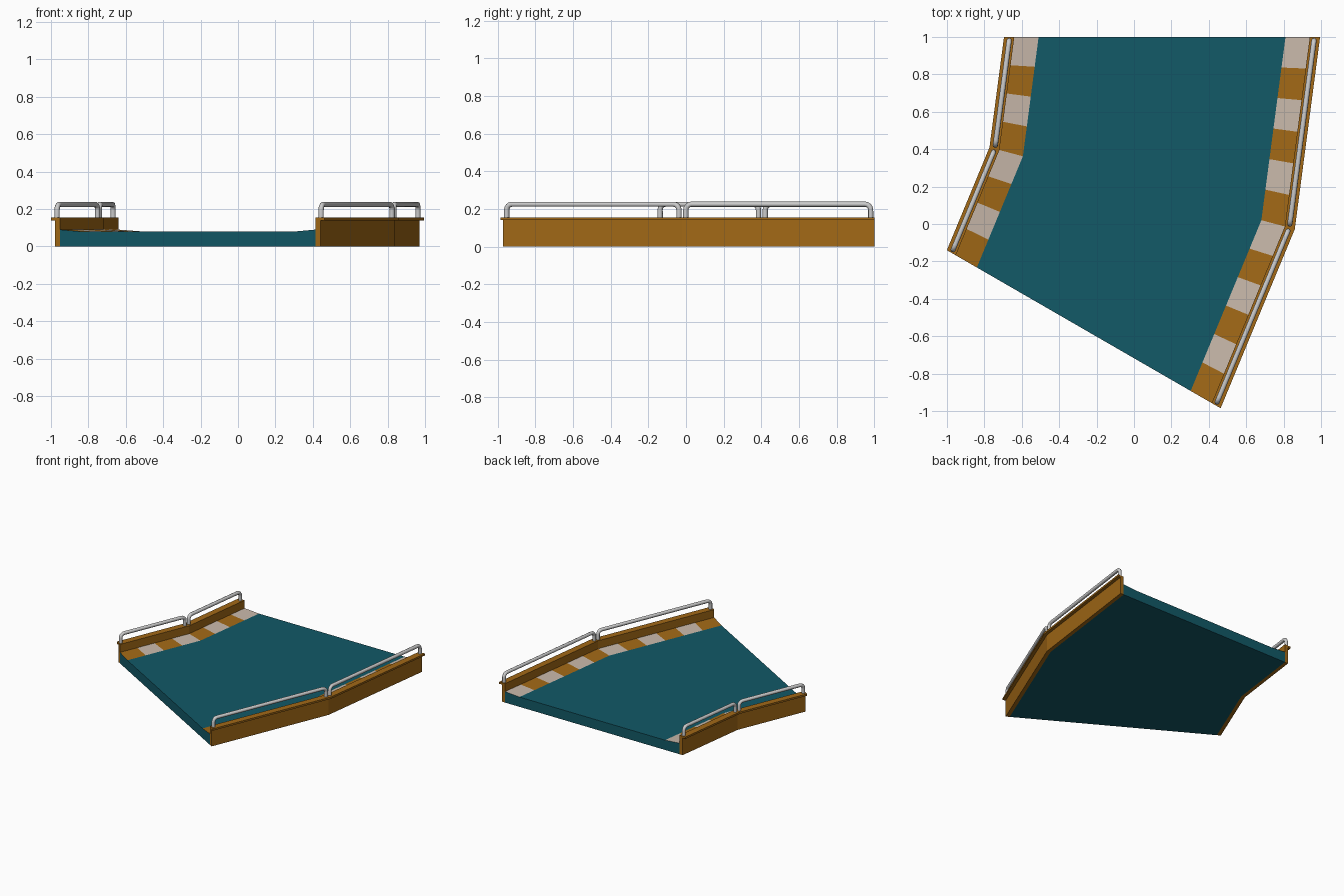
import bpy, bmesh, math
from mathutils import Vector

if "Cube" in bpy.data.objects:
    bpy.data.objects.remove(bpy.data.objects["Cube"])

CENTRE = Vector((-2.975, 1.0, 0))       # centre of the bend
ANGLES = [-30, -15, 0]                  # stations along the bend
IN, OUT = 2.28, 3.97                    # outermost radii of both sides


def material(name, col):
    m = bpy.data.materials.new(name)
    m.diffuse_color = (*col, 1)
    m.use_nodes = True
    m.node_tree.nodes["Principled BSDF"].inputs["Base Color"].default_value = m.diffuse_color
    return m


teal = material("teal", (0.006, 0.10, 0.135))
ochre = material("ochre", (0.36, 0.14, 0.008))
pale = material("pale", (0.58, 0.48, 0.40))


def point(r, z, station):
    """Point at radius r, height z; fractional stations lie on straight chords."""
    i = min(int(station), 1)
    a, b = [CENTRE + Vector((r * math.cos(math.radians(d)), r * math.sin(math.radians(d)), z))
            for d in ANGLES[i:i + 2]]
    return a.lerp(b, station - i)


def make_object(name, bm, mats):
    me = bpy.data.meshes.new(name)
    bm.to_mesh(me)
    bm.free()
    ob = bpy.data.objects.new(name, me)
    bpy.context.collection.objects.link(ob)
    for m in mats:
        me.materials.append(m)
    return ob


def sweep(name, profile, mat, skip=()):
    bm = bmesh.new()
    rings = [[bm.verts.new(point(r, z, s)) for r, z in profile] for s in (0, 1, 2)]
    n = len(profile)
    for a, b in zip(rings, rings[1:]):
        for k in range(n):
            if k not in skip:
                j = (k + 1) % n
                bm.faces.new((a[k], a[j], b[j], b[k]))
    bm.faces.new(rings[0][::-1])
    bm.faces.new(rings[-1])
    bmesh.ops.recalc_face_normals(bm, faces=bm.faces)
    return make_object(name, bm, [mat])


# road deck, left open where the striped kerbs sit
sweep("road_deck", [(IN + .055, 0), (OUT - .055, 0), (OUT - .055, .09),
                    (OUT - .185, .08), (IN + .185, .08), (IN + .055, .09)],
      teal, skip=(2, 4))


def rail(name, r, seg):
    """Bent tube handrail standing on the wall cap."""
    p, q = point(r, 0, seg), point(r, 0, seg + 1)
    d = (q - p).normalized()
    p, q = p + d * .019, q - d * .019
    length, top, rad = (q - p).length, .225, .03
    half = [(0, .15)]
    for k in range(5):
        t = math.radians(22.5 * k)
        half.append((rad - rad * math.cos(t), top - rad + rad * math.sin(t)))
    path = half + [(length - x, z) for x, z in reversed(half)]
    cu = bpy.data.curves.new(name, 'CURVE')
    cu.dimensions = '3D'
    cu.bevel_depth = .014
    cu.bevel_resolution = 2
    cu.use_fill_caps = True
    sp = cu.splines.new('POLY')
    sp.points.add(len(path) - 1)
    for pt, (x, z) in zip(sp.points, path):
        pt.co = (*(p + d * x + Vector((0, 0, z))), 1)
    ob = bpy.data.objects.new(name, cu)
    bpy.context.collection.objects.link(ob)
    bpy.ops.object.select_all(action='DESELECT')
    bpy.context.view_layer.objects.active = ob
    ob.select_set(True)
    bpy.ops.object.convert(target='MESH')
    bpy.ops.object.shade_smooth_by_angle(angle=math.radians(50))


for side, edge, sgn, count in (("left", IN, 1, 4), ("right", OUT, -1, 6)):
    # side wall with a cap lip overhanging outwards
    sweep(side + "_wall", [(edge + sgn * o, z) for o, z in
                           ((.025, 0), (.055, 0), (.055, .155),
                            (0, .155), (0, .14), (.025, .14))], ochre)
    # striped sloping kerb
    bm = bmesh.new()
    for k in range(2 * count):
        s, e = k / count, (k + 1) / count
        f = bm.faces.new([bm.verts.new(point(edge + sgn * o, z, t)) for o, z, t in
                          ((.055, .09, s), (.185, .08, s), (.185, .08, e), (.055, .09, e))])
        f.material_index = k % 2
        f.normal_update()
        if f.normal.z < 0:
            f.normal_flip()
    make_object(side + "_striped_kerb", bm, [ochre, pale])
    # two handrails per side
    for seg in (0, 1):
        rail(f"{side}_handrail_{seg + 1}", edge + sgn * .03, seg)
